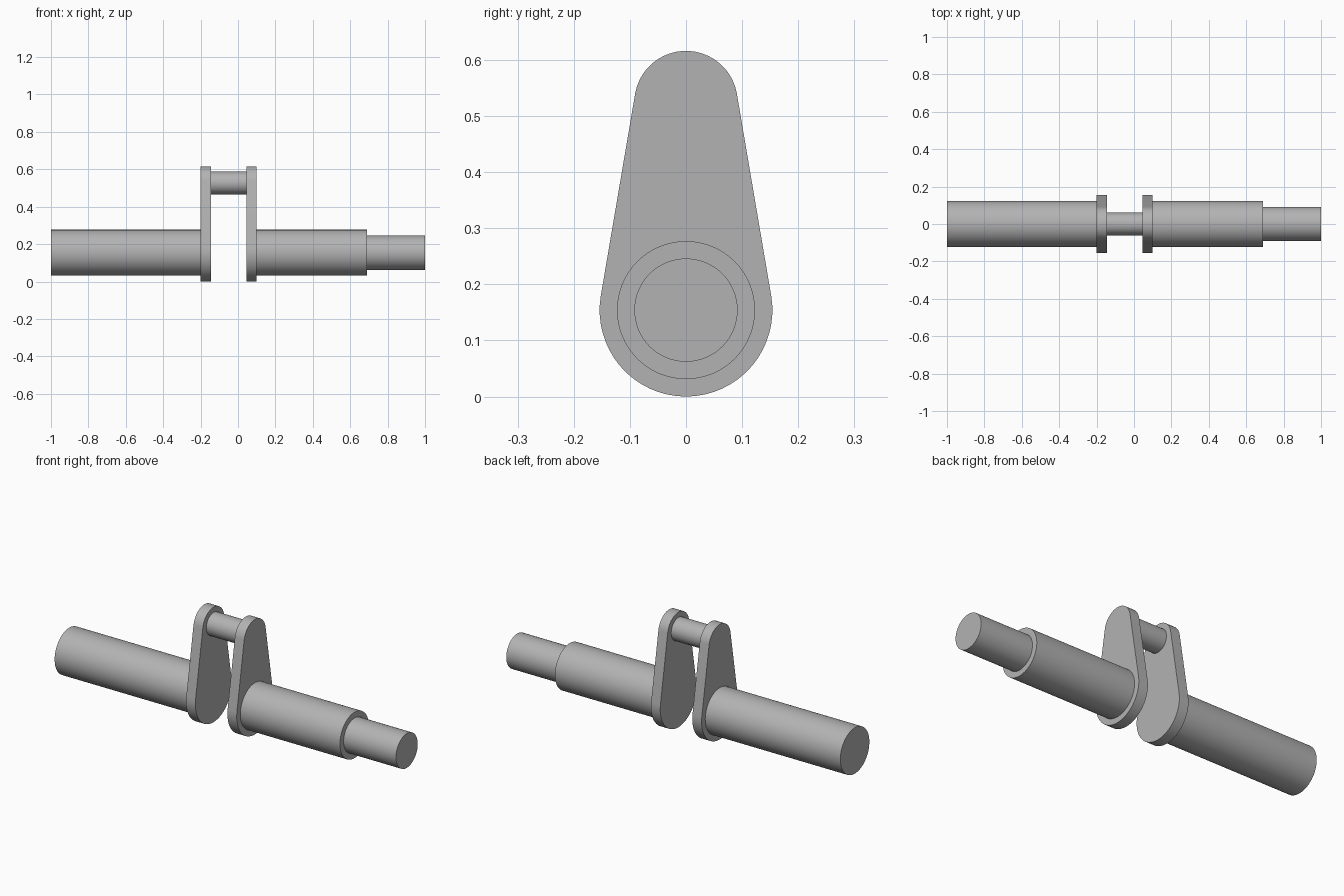
import bpy
import bmesh
from math import sin, cos, pi, asin
from mathutils import Matrix

cube = bpy.data.objects.get("Cube")
if cube:
    bpy.data.objects.remove(cube, do_unlink=True)

# Shared dimensions
AXIS_Z, PIN_Z = 0.154, 0.524
WEB_R, TIP_R = 0.154, 0.092

steel = bpy.data.materials.new("grey steel")
steel.use_nodes = True
colour = (0.45, 0.45, 0.45, 1)
steel.diffuse_color = colour
steel.node_tree.nodes["Principled BSDF"].inputs["Base Color"].default_value = colour


def finish(name, bm):
    """Turn a bmesh into a smooth-shaded steel part with sharp rims."""
    bmesh.ops.recalc_face_normals(bm, faces=bm.faces)
    mesh = bpy.data.meshes.new(name)
    bm.to_mesh(mesh)
    bm.free()
    mesh.materials.append(steel)
    obj = bpy.data.objects.new(name, mesh)
    bpy.context.collection.objects.link(obj)
    bpy.ops.object.select_all(action="DESELECT")
    obj.select_set(True)
    bpy.context.view_layer.objects.active = obj
    bpy.ops.object.shade_smooth_by_angle(angle=pi / 6)
    return obj


def rod(name, x0, x1, z, radius):
    """Round bar along x."""
    bm = bmesh.new()
    place = Matrix.Translation(((x0 + x1) / 2, 0, z)) @ Matrix.Rotation(pi / 2, 4, "Y")
    bmesh.ops.create_cone(bm, cap_ends=True, segments=64, radius1=radius,
                          radius2=radius, depth=x1 - x0, matrix=place)
    return finish(name, bm)


def web(name, x0, x1):
    """Tapered plate: two arcs joined by their common tangents."""
    tilt = asin((WEB_R - TIP_R) / (PIN_Z - AXIS_Z))
    steps = 32
    outline = []
    for z, r, start, end in ((PIN_Z, TIP_R, tilt, pi - tilt),
                             (AXIS_Z, WEB_R, pi - tilt, 2 * pi + tilt)):
        for i in range(steps + 1):
            a = start + (end - start) * i / steps
            outline.append((x0, r * cos(a), z + r * sin(a)))
    bm = bmesh.new()
    face = bm.faces.new([bm.verts.new(p) for p in outline])
    side = bmesh.ops.extrude_face_region(bm, geom=[face], use_keep_orig=True)
    moved = [v for v in side["geom"] if isinstance(v, bmesh.types.BMVert)]
    bmesh.ops.translate(bm, verts=moved, vec=(x1 - x0, 0, 0))
    return finish(name, bm)


# Main shaft on either side of the throw, with a stepped end
rod("right_shaft", -1, -0.2, AXIS_Z, 0.123)
rod("left_shaft", 0.1, 0.69, AXIS_Z, 0.123)
rod("left_shaft_end", 0.69, 1, AXIS_Z, 0.092)

# Crank throw
web("right_web", -0.2, -0.145)
web("left_web", 0.045, 0.1)
rod("crank_pin", -0.145, 0.045, PIN_Z + 0.003, 0.061)
